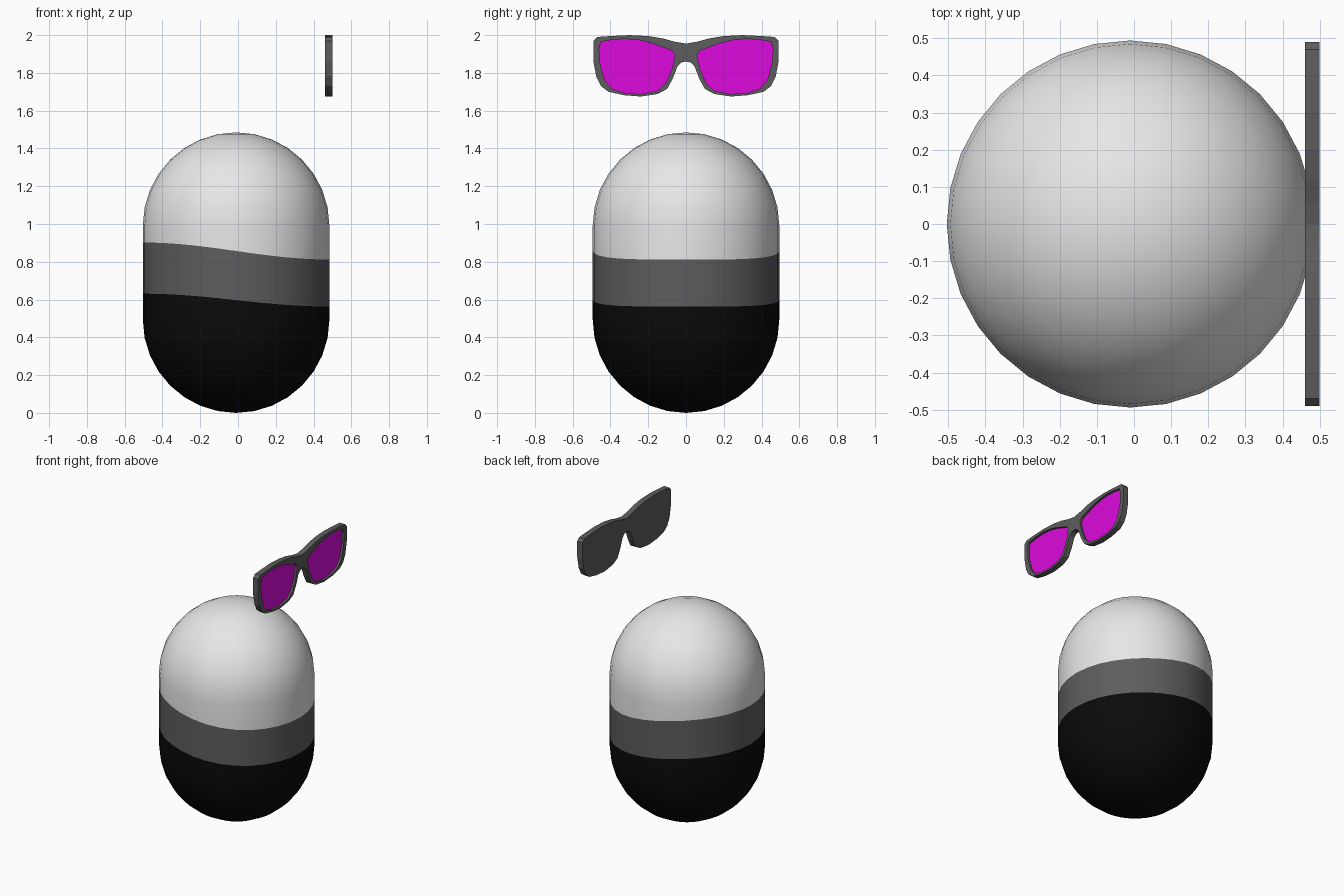
import bpy, bmesh, math

if "Cube" in bpy.data.objects:
    bpy.data.objects.remove(bpy.data.objects["Cube"])


def material(name, rgb):
    m = bpy.data.materials.new(name)
    m.diffuse_color = (*rgb, 1)
    m.use_nodes = True
    m.node_tree.nodes["Principled BSDF"].inputs["Base Color"].default_value = m.diffuse_color
    return m


def finish(bm, name, mats):
    bmesh.ops.recalc_face_normals(bm, faces=bm.faces)
    me = bpy.data.meshes.new(name)
    bm.to_mesh(me)
    bm.free()
    ob = bpy.data.objects.new(name, me)
    bpy.context.collection.objects.link(ob)
    for m in mats:
        me.materials.append(m)
    return ob


white = material("light_grey", (0.8, 0.8, 0.8))
grey = material("dark_grey", (0.11, 0.11, 0.11))
black = material("black", (0.003, 0.003, 0.003))
magenta = material("magenta_lens", (0.72, 0.003, 0.72))

# Capsule body: stacked rings, with sloping wavy colour borders on the wall
SEG, R, CX, TOP = 32, 0.494, -0.01, 1.485
rings = []  # (radius, base height, wave height)
for i in range(1, 9):
    a = i * math.pi / 16
    rings.append((R * math.sin(a), R - R * math.cos(a), 0))
rings += [(R, 0.597, 0.034), (R, 0.857, 0.045)]
for i in range(8, 0, -1):
    a = i * math.pi / 16
    rings.append((R * math.sin(a), TOP - R + R * math.cos(a), 0))

bm = bmesh.new()
loops = []
for r, z, wave in rings:
    loop = []
    for k in range(SEG):
        t = k * math.tau / SEG
        h = z - wave * math.sin(math.pi / 2 * math.cos(t))
        loop.append(bm.verts.new((CX + r * math.cos(t), r * math.sin(t), h)))
    loops.append(loop)
for j, (a, b) in enumerate(zip(loops, loops[1:])):
    for k in range(SEG):
        n = (k + 1) % SEG
        f = bm.faces.new((a[k], a[n], b[n], b[k]))
        f.material_index = 2 if j < 8 else 1 if j == 8 else 0
for loop, z, mi in ((loops[0], 0, 2), (loops[-1], TOP, 0)):
    pole = bm.verts.new((CX, 0, z))
    for k in range(SEG):
        f = bm.faces.new((loop[k], loop[(k + 1) % SEG], pole))
        f.material_index = mi
for f in bm.faces:
    f.smooth = True
finish(bm, "capsule_body", [white, grey, black])

# Glasses: half outline and one lens opening, mirrored across y
half = [(0, 1.955), (0.06, 1.965), (0.12, 1.982), (0.2, 1.995), (0.3, 2.0),
        (0.4, 1.995), (0.47, 1.99), (0.49, 1.97), (0.49, 1.86), (0.475, 1.78),
        (0.45, 1.73), (0.41, 1.70), (0.33, 1.682), (0.24, 1.675),
        (0.15, 1.688), (0.10, 1.715), (0.07, 1.77), (0.045, 1.835),
        (0.025, 1.855), (0, 1.86)]
outline = half + [(-y, z) for y, z in half[-2:0:-1]]
lens = [(0.45, 1.965), (0.39, 1.975), (0.32, 1.98), (0.25, 1.973),
        (0.19, 1.96), (0.075, 1.918), (0.058, 1.895), (0.075, 1.82),
        (0.105, 1.75), (0.15, 1.705), (0.24, 1.688), (0.33, 1.695),
        (0.39, 1.715), (0.43, 1.76), (0.455, 1.85), (0.46, 1.93)]
FRONT, BACK, LENS = 0.5, 0.46, 0.485

bm = bmesh.new()


def ring(points, x, s=1):
    return [bm.verts.new((x, s * y, z)) for y, z in points]


def bridge(a, b):
    for k in range(len(a)):
        n = (k + 1) % len(a)
        bm.faces.new((a[k], a[n], b[n], b[k]))


front, back = ring(outline, FRONT), ring(outline, BACK)
bridge(front, back)
bm.faces.new(back)
rims = [front]
for s in (1, -1):
    rim, floor = ring(lens, FRONT, s), ring(lens, LENS, s)
    bridge(rim, floor)
    bm.faces.new(floor).material_index = 1
    rims.append(rim)
edges = [bm.edges.get((r[k - 1], r[k])) for r in rims for k in range(len(r))]
bmesh.ops.triangle_fill(bm, edges=edges, use_beauty=True, normal=(1, 0, 0))
finish(bm, "glasses", [grey, magenta])
